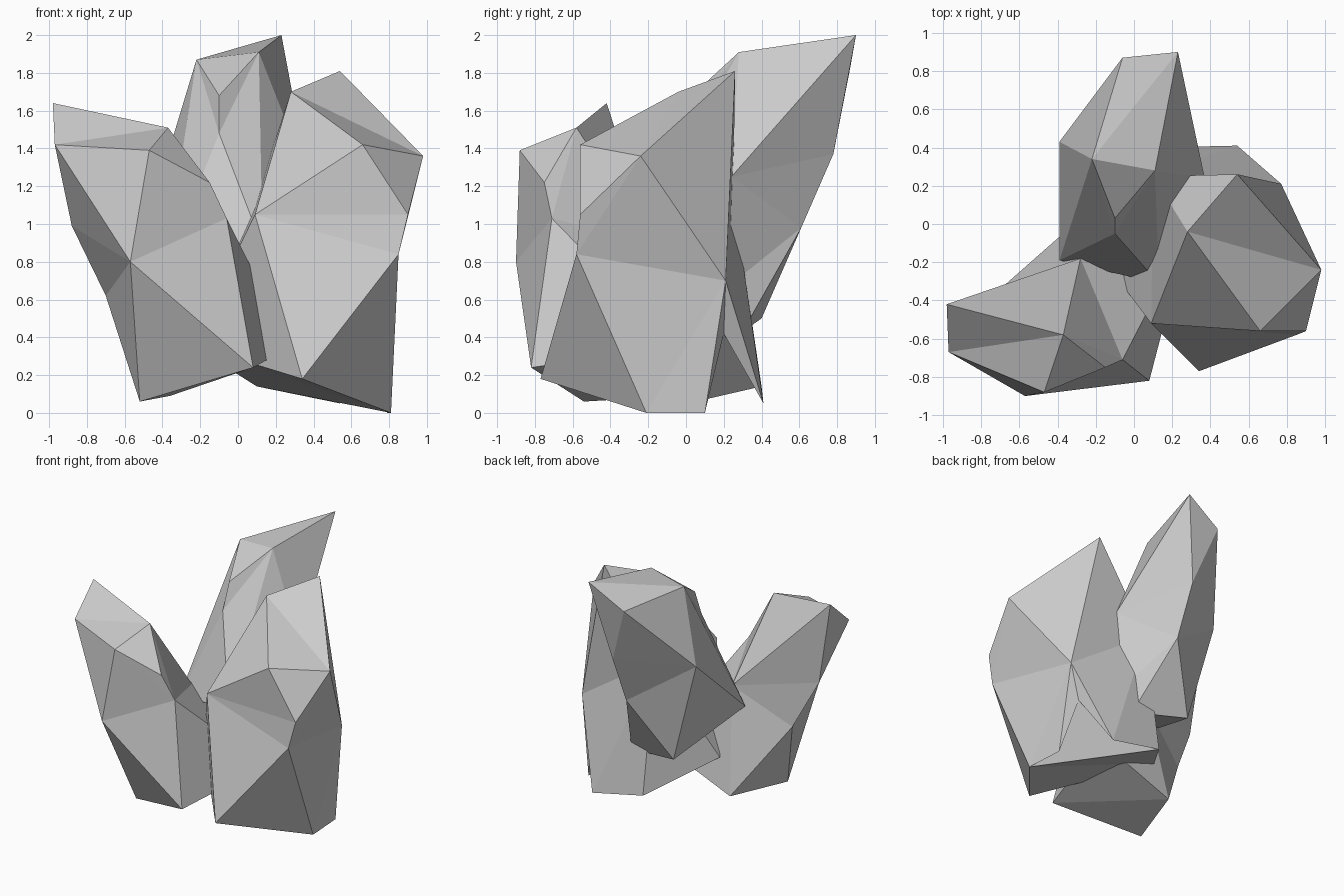
import bpy, bmesh
from mathutils import Vector

if "Cube" in bpy.data.objects:
    bpy.data.objects.remove(bpy.data.objects["Cube"])


def faceted_rock(name, points, axis, ridges):
    """Flat-faced shard: skin wrapped around corner points as seen from the
    shard's core, then edges are turned so that the listed ridges exist."""
    pts = [Vector(p) for p in points]
    core = sum(pts, Vector()) / len(pts)
    axis = Vector(axis).normalized()
    bm = bmesh.new()
    verts = []
    for p in pts:
        d = p - core
        d -= axis * d.dot(axis) * 0.45          # even out the long direction
        verts.append(bm.verts.new(d.normalized()))
    bmesh.ops.convex_hull(bm, input=verts)
    for v, p in zip(verts, pts):
        v.co = p
    wanted = [{verts[a], verts[b]} for a, b in ridges]
    for _ in range(3):
        for pair in wanted:
            a, b = pair
            if bm.edges.get((a, b)):
                continue
            for e in bm.edges[:]:
                tips = {v for f in e.link_faces for v in f.verts} - set(e.verts)
                if tips == pair and set(e.verts) not in wanted:
                    bmesh.ops.rotate_edges(bm, edges=[e])
                    break
    bmesh.ops.recalc_face_normals(bm, faces=bm.faces[:])
    mesh = bpy.data.meshes.new(name)
    bm.to_mesh(mesh)
    bm.free()
    obj = bpy.data.objects.new(name, mesh)
    bpy.context.collection.objects.link(obj)
    return obj


# Left shard, leaning out to the front left
faceted_rock("left_shard", [
    (-.98, -.42, 1.64), (-.97, -.67, 1.42), (-.37, -.58, 1.51),
    (-.47, -.88, 1.39), (-.15, -.75, 1.22), (-.06, -.71, 1.03),
    (-.57, -.90, .80), (.08, -.82, .24), (-.52, -.54, .06),
    (-.36, -.04, .09), (-.88, -.42, .99), (-.70, -.34, .62),
    (-.28, -.18, .90), (.28, -.05, .35)],
    (-.5, -.2, 1.3),
    [(6, 1), (6, 3), (6, 5), (6, 7), (6, 8), (3, 5), (2, 12), (5, 12),
     (0, 12), (6, 11), (11, 9), (10, 12), (11, 12), (1, 2)])

# Back shard, the tallest, leaning backwards
faceted_rock("back_shard", [
    (.23, .90, 2.0), (-.06, .87, 1.83), (-.22, .34, 1.87),
    (.11, .28, 1.91), (-.10, .03, 1.68), (-.10, -.05, 1.48),
    (-.39, .43, 1.31), (-.39, -.19, .76), (.10, .78, 1.37),
    (.10, .61, .98), (-.17, .40, .50), (.27, .30, .43),
    (.37, .24, 1.25), (.30, .20, .65), (.13, -.31, .88)],
    (-.1, .5, 1.4),
    [(1, 6), (6, 9), (6, 8), (9, 10), (6, 10), (6, 7), (4, 5), (4, 3),
     (4, 2), (0, 12), (8, 12), (9, 11), (9, 13)])

# Right shard, the widest, with a foot spreading to the back
faceted_rock("right_shard", [
    (.81, -.21, 0), (.34, -.77, .18), (-.25, -.07, .36), (.69, .20, .42),
    (.28, -.04, 1.70), (.54, .26, 1.81), (.66, -.56, 1.42),
    (.98, -.24, 1.36), (.09, -.52, 1.05), (.90, -.56, 1.05),
    (.85, -.58, .84), (.77, .21, .70), (.10, .25, 1.15),
    (.79, .10, 0), (.54, .41, .05), (.10, .40, .14)],
    (.1, 0, 1),
    [(6, 8), (4, 6), (6, 7), (8, 10), (10, 1), (4, 7), (7, 11), (10, 11),
     (0, 10), (0, 11), (8, 9), (3, 11), (3, 15), (3, 14), (0, 3), (5, 11),
     (11, 12), (4, 8), (8, 1)])
